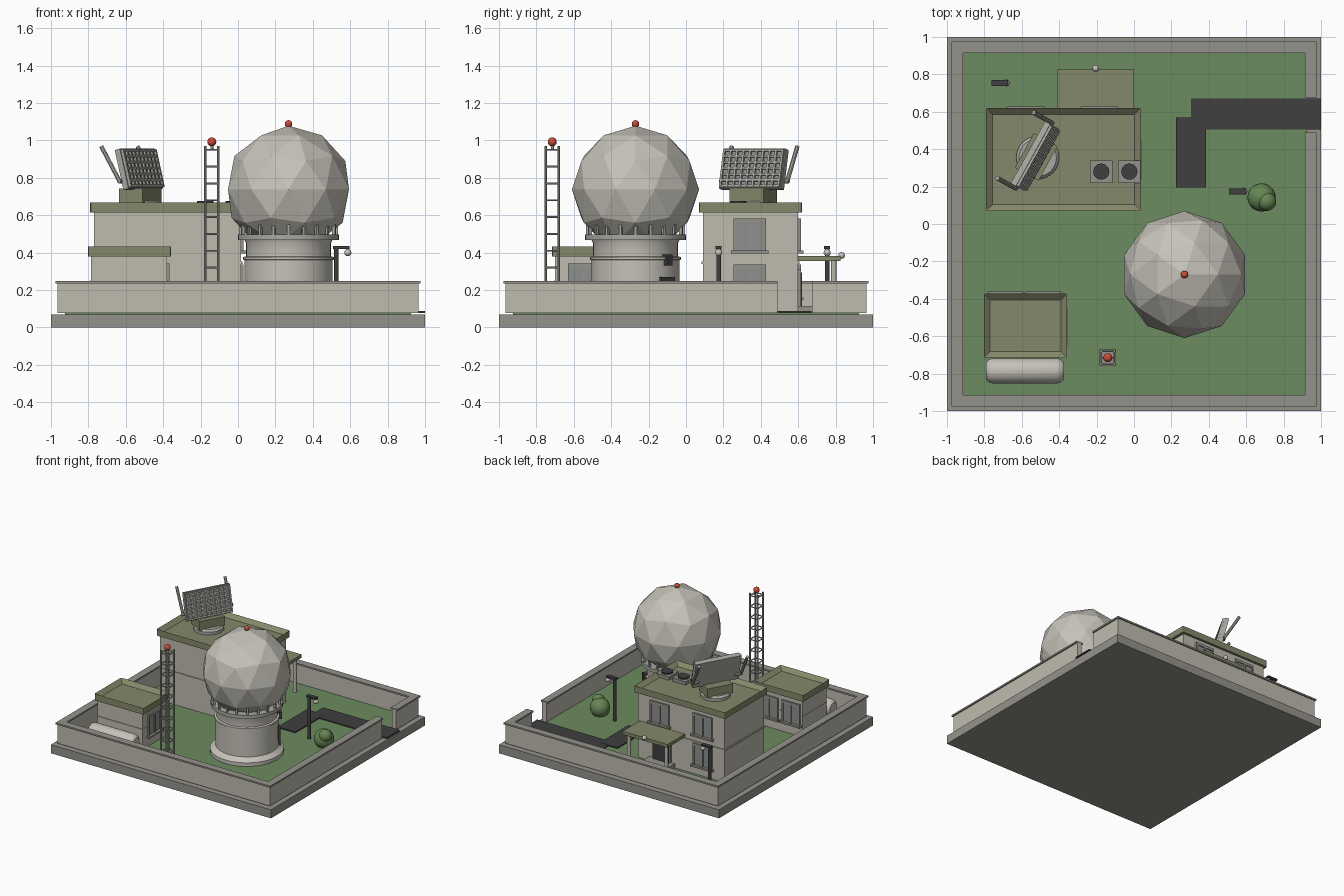
import bpy, bmesh
from math import pi, cos, sin, radians
from mathutils import Matrix, Vector

cube = bpy.data.objects.get("Cube")
if cube:
    bpy.data.objects.remove(cube, do_unlink=True)


def material(name, r, g, b):
    mat = bpy.data.materials.new(name)
    mat.use_nodes = True
    mat.diffuse_color = (r, g, b, 1)
    mat.node_tree.nodes["Principled BSDF"].inputs["Base Color"].default_value = (r, g, b, 1)
    return mat


concrete = material("grey concrete", .30, .29, .26)
plaster = material("pale plaster", .52, .50, .43)
olive = material("olive roof", .23, .25, .145)
grass = material("lawn green", .15, .26, .115)
asphalt = material("dark asphalt", .05, .05, .05)
red = material("warning red", .60, .07, .04)
shell = material("dome white", .56, .54, .48)
leaf = material("bush green", .13, .24, .09)
metal = material("pale metal", .40, .40, .36)
glass = material("window grey", .27, .28, .28)


def finish(name, bm, mat, smooth=False, matrix=None):
    if matrix:
        bm.transform(matrix)
    mesh = bpy.data.meshes.new(name)
    bm.to_mesh(mesh)
    bm.free()
    mesh.materials.append(mat)
    obj = bpy.data.objects.new(name, mesh)
    bpy.context.collection.objects.link(obj)
    if smooth:
        bpy.ops.object.select_all(action='DESELECT')
        obj.select_set(True)
        bpy.context.view_layer.objects.active = obj
        bpy.ops.object.shade_smooth_by_angle(angle=radians(40))
    return obj


def box(name, mat, x0, x1, y0, y1, z0, z1, matrix=None):
    bm = bmesh.new()
    place = Matrix.Translation(((x0 + x1) / 2, (y0 + y1) / 2, (z0 + z1) / 2))
    size = Matrix.Diagonal((x1 - x0, y1 - y0, z1 - z0, 1))
    bmesh.ops.create_cube(bm, size=1, matrix=place @ size)
    return finish(name, bm, mat, matrix=matrix)


def rod(name, mat, start, end, radius, sides=12, matrix=None):
    start, end = Vector(start), Vector(end)
    axis = end - start
    place = Matrix.Translation((start + end) / 2) @ axis.to_track_quat('Z', 'Y').to_matrix().to_4x4()
    bm = bmesh.new()
    bmesh.ops.create_cone(bm, cap_ends=True, segments=sides, radius1=radius, radius2=radius,
                          depth=axis.length, matrix=place)
    return finish(name, bm, mat, sides > 8, matrix)


def ball(name, mat, centre, radius):
    bm = bmesh.new()
    bmesh.ops.create_uvsphere(bm, u_segments=20, v_segments=12, radius=radius,
                              matrix=Matrix.Translation(centre))
    return finish(name, bm, mat, True)


def lathe(name, mat, x, y, profile, sides=48):
    bm = bmesh.new()
    rings = [[bm.verts.new((x + r * cos(2 * pi * i / sides), y + r * sin(2 * pi * i / sides), z))
              for i in range(sides)] for r, z in profile]
    for low, high in zip(rings, rings[1:]):
        for i in range(sides):
            j = (i + 1) % sides
            bm.faces.new((low[i], low[j], high[j], high[i]))
    bm.faces.new(rings[-1])
    bm.faces.new(rings[0][::-1])
    return finish(name, bm, mat, True)


def tray_roof(name, x0, x1, y0, y1, z0, z1):
    # Flat roof with a raised parapet
    obj = box(name, olive, x0, x1, y0, y1, z0, z1)
    bm = bmesh.new()
    bm.from_mesh(obj.data)
    corners = [e for e in bm.edges if abs(e.verts[0].co.z - e.verts[1].co.z) > .01]
    bmesh.ops.bevel(bm, geom=corners, offset=.01, segments=2, affect='EDGES', profile=.5)
    top = max(bm.faces, key=lambda f: f.calc_center_median().z)
    bmesh.ops.inset_region(bm, faces=[top], thickness=.035)
    bmesh.ops.translate(bm, verts=top.verts, vec=(0, 0, -.03))
    bm.to_mesh(obj.data)
    bm.free()


def window(name, x, y, angle, width, z0, z1):
    # Local frame: x runs along the wall, -y points outwards
    m = Matrix.Translation((x, y, 0)) @ Matrix.Rotation(radians(angle), 4, 'Z')
    w, t = width / 2, .014
    box(name + "_glass", glass, -w, w, -.006, .01, z0, z1, m)
    for u in (-w, 0, w):
        box(name + "_upright", concrete, u - t / 2, u + t / 2, -.014, .01, z0, z1, m)
    box(name + "_head", concrete, -w - t / 2, w + t / 2, -.014, .01, z1 - t, z1 + t / 2, m)
    box(name + "_sill", concrete, -w - .02, w + .02, -.028, .01, z0 - t, z0, m)


def lamp(name, x, y):
    rod(name + "_post", asphalt, (x, y, .07), (x, y, .425), .013)
    box(name + "_arm", asphalt, x - .018, x + .07, y - .016, y + .016, .42, .435)
    ball(name + "_globe", shell, (x + .062, y, .4), .019)


# Ground slab, lawn and path
box("base_slab", concrete, -1, 1, -1, 1, 0, .07)
box("lawn", grass, -.925, .925, -.925, .925, .07, .08)
box("path_to_gate", asphalt, .305, 1, .505, .67, .078, .088)
box("path_to_dome", asphalt, .225, .385, .195, .57, .078, .089)

# Perimeter wall with coping, open at the gate
for part, mat, out, inner, low, high in (("wall", plaster, .965, .925, .078, .235),
                                         ("coping", concrete, .975, .915, .235, .248)):
    box("front_" + part, mat, -out, out, -out, -inner, low, high)
    box("back_" + part, mat, -out, out, inner, out, low, high)
    box("right_" + part, mat, -out, -inner, -inner, inner, low, high)
    box("left_front_" + part, mat, inner, out, -inner, .49, low, high)
    box("left_back_" + part, mat, inner, out, .675, inner, low, high)

# Main building
box("main_body", plaster, -.77, .015, .09, .6, .078, .63)
box("main_band", plaster, -.778, .023, .082, .608, .34, .352)
tray_roof("main_roof", -.79, .037, .07, .62, .615, .667)
for x in (-.575, -.185):
    window("back_upper_window", x, .6, 180, .16, .41, .575)
window("back_lower_window", -.575, .6, 180, .16, .16, .33)
window("side_upper_window", .015, .34, 90, .16, .41, .575)
window("side_lower_window", .015, .34, 90, .16, .16, .33)

# Entrance with canopy
box("entrance_frame", concrete, -.29, -.12, .6, .614, .08, .31)
box("entrance_door", asphalt, -.275, -.135, .6, .621, .08, .295)
box("door_step", concrete, -.32, -.09, .6, .7, .078, .115)
box("canopy", olive, -.41, 0, .6, .825, .355, .382)
for x in (-.375, -.035):
    rod("canopy_post", plaster, (x, .79, .078), (x, .79, .36), .014)
ball("canopy_light", shell, (-.205, .832, .385), .018)

# Roof fans
for x in (-.175, -.025):
    box("fan_box", concrete, x - .06, x + .06, .22, .34, .635, .665)
    rod("fan_drum", asphalt, (x, .28, .66), (x, .28, .677), .043, 24)

# Radar panel on a turntable
lathe("turntable", metal, -.515, .355, [(.115, .63), (.115, .66), (.1, .675)], 32)
swing = Matrix.Translation((-.525, .36, .847)) @ Matrix.Rotation(radians(-29), 4, 'Z')
tilt = swing @ Matrix.Rotation(radians(-14), 4, 'Y')
box("radar_pedestal", olive, -.07, .075, -.105, .105, -.18, -.105, swing)
box("radar_panel", metal, -.022, .01, -.19, .19, -.11, .11, tilt)
box("radar_recess", glass, .009, .014, -.178, .178, -.098, .098, tilt)
for i in range(10):
    u = -.178 + i * .0396
    box("radar_upright", metal, .01, .026, u - .006, u + .006, -.1, .1, tilt)
for i in range(7):
    v = -.098 + i * .0327
    box("radar_crossbar", metal, .01, .024, -.184, .184, v - .006, v + .006, tilt)
for side in (-1, 1):
    rod("radar_strut", metal, (-.01, side * .2, -.07), (-.124, side * .2, .12), .012, 8, swing)
    rod("radar_strut_pin", metal, (-.012, side * .15, -.065), (-.012, side * .21, -.065), .012, 8, swing)

# Dome on its round drum
dx, dy = .27, -.27
lathe("dome_drum", shell, dx, dy, [(.275, .078), (.275, .11), (.25, .125), (.235, .14), (.236, .36),
      (.243, .363), (.243, .376), (.227, .38), (.227, .45), (.235, .468)])
lathe("dome_ring", metal, dx, dy, [(.27, .468), (.27, .497)])
bm = bmesh.new()
bmesh.ops.create_icosphere(bm, subdivisions=2, radius=.34, matrix=Matrix.Translation((dx, dy, .738)))
finish("dome_shell", bm, shell)
ball("dome_beacon", red, (dx, dy, 1.088), .02)
for i in range(20):
    turn = Matrix.Translation((dx, dy, 0)) @ Matrix.Rotation(i * pi / 10, 4, 'Z')
    box("dome_bracket", metal, .248, .264, -.007, .007, .49, .55, turn)
facing = Matrix.Translation((dx, dy, 0)) @ Matrix.Rotation(pi / 4, 4, 'Z')
box("drum_door", asphalt, .21, .247, -.05, .05, .08, .27, facing)
box("drum_lamp", asphalt, .21, .26, -.02, .02, .33, .39, facing)

# Lattice mast
mx, my, half = -.14, -.715, .035
box("mast_pad", concrete, mx - .045, mx + .045, my - .045, my + .045, .078, .1)
for sx in (-1, 1):
    for sy in (-1, 1):
        x, y = mx + sx * half, my + sy * half
        rod("mast_leg", metal, (x, y, .08), (x, y, .97), .007, 8)
for level in range(10):
    z = .14 + level * .09
    for s in (-half, half):
        rod("mast_rung", metal, (mx - half, my + s, z), (mx + half, my + s, z), .005, 6)
        rod("mast_rung", metal, (mx + s, my - half, z), (mx + s, my + half, z), .005, 6)
rod("beacon_pole", metal, (mx, my, .95), (mx, my, .98), .008)
rod("beacon_rail", metal, (mx - half, my, .95), (mx + half, my, .95), .005, 6)
ball("mast_beacon", red, (mx, my, .992), .024)

# Small building and its tank
box("annex_body", plaster, -.785, -.38, -.7, -.39, .078, .39)
box("annex_band", plaster, -.79, -.375, -.705, -.385, .24, .25)
tray_roof("annex_roof", -.803, -.357, -.717, -.372, .38, .434)
for x in (-.685, -.485):
    window("annex_back_window", x, -.39, 180, .15, .17, .335)
window("annex_side_window", -.38, -.55, 90, .15, .17, .335)
ends = [(-.79, .045), (-.775, .062), (-.755, .067), (-.41, .067), (-.39, .062), (-.375, .045)]
tank = lathe("tank", shell, 0, 0, [(r, x) for x, r in ends], 32)
tank.data.transform(Matrix.Translation((0, -.785, .165)) @ Matrix.Rotation(pi / 2, 4, 'Y'))
for x in (-.7, -.46):
    box("tank_saddle", concrete, x - .02, x + .02, -.835, -.735, .078, .13)

# Lamps and bush
lamp("path_lamp", .525, .175)
lamp("yard_lamp", -.745, .755)
ball("bush", leaf, (.682, .142, .135), .076)
ball("bush_crown", leaf, (.71, .12, .175), .05)
